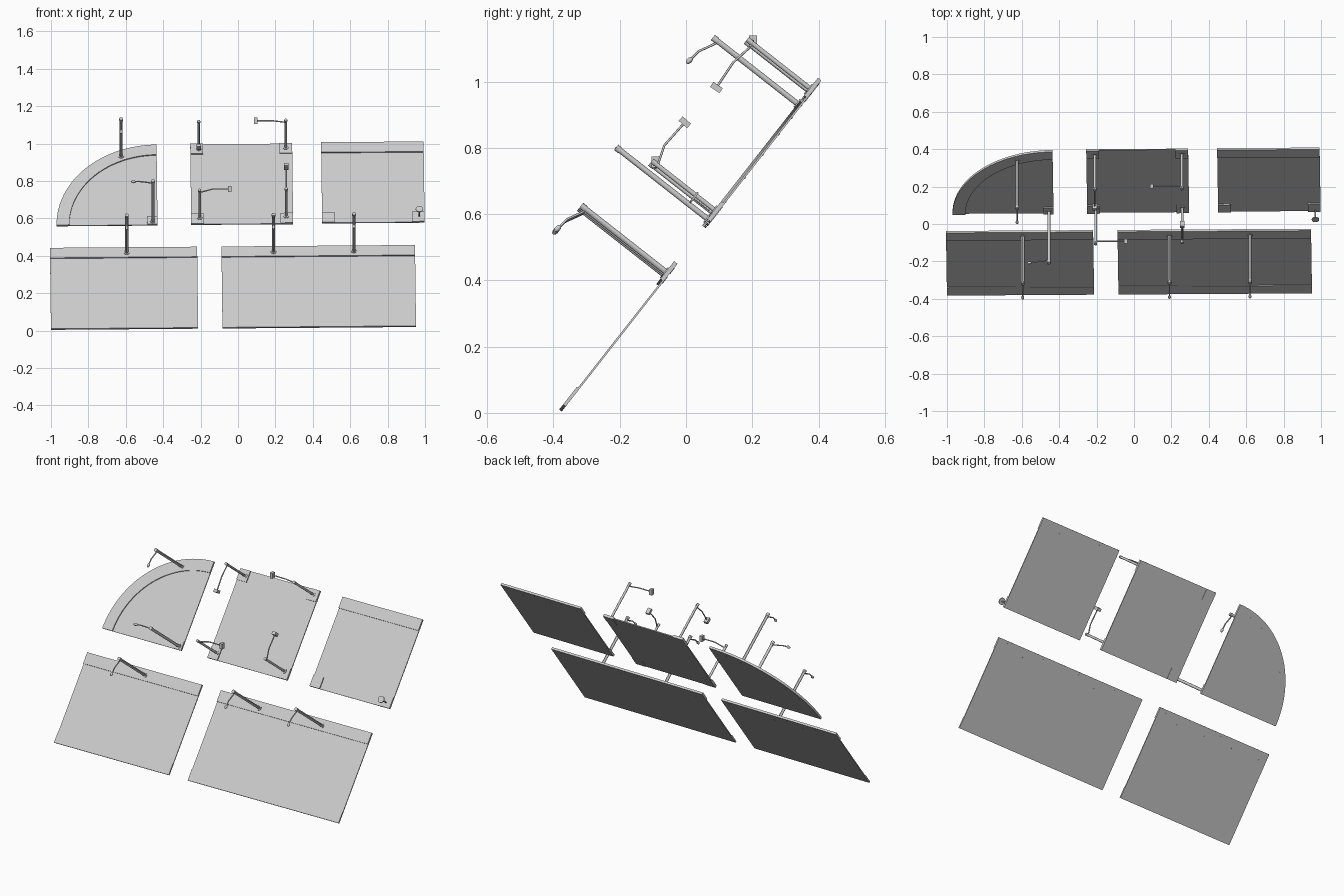
import bpy, math
from mathutils import Matrix, Vector

if "Cube" in bpy.data.objects:
    bpy.data.objects.remove(bpy.data.objects["Cube"])

# Tilted board frame: u along the panels, v up the slope, w out of the front
SLOPE = math.radians(51.9)
up = Vector((0, math.cos(SLOPE), math.sin(SLOPE)))
out = Vector((0, -math.sin(SLOPE), math.cos(SLOPE)))
right = Vector((1, 0, 0))
a = 0.01
U = right * math.cos(a) + up * math.sin(a)
V = up * math.cos(a) - right * math.sin(a)
ORIGIN = Vector((-1, -0.375, 0.004))
FRAME = Matrix.Translation(ORIGIN) @ Matrix((U, V, out)).transposed().to_4x4()


def prism(name, outline, w0, w1, world=FRAME):
    n = len(outline)
    verts = [(p[0], p[1], w) for w in (w0, w1) for p in outline]
    faces = [tuple(reversed(range(n))), tuple(range(n, 2 * n))]
    faces += [(i, (i + 1) % n, n + (i + 1) % n, n + i) for i in range(n)]
    me = bpy.data.meshes.new(name)
    me.from_pydata(verts, [], faces)
    ob = bpy.data.objects.new(name, me)
    bpy.context.collection.objects.link(ob)
    ob.matrix_world = world
    return ob


def rect(u0, v0, u1, v1):
    return [(u0, v0), (u1, v0), (u1, v1), (u0, v1)]


def arc(cu, cv, r, n=24):
    return [(cu + r * math.cos(math.pi / 2 * (1 + i / n)),
             cv + r * math.sin(math.pi / 2 * (1 + i / n))) for i in range(n + 1)]


def rod(name, p, q, r, sides=12):
    p, q = Vector(p), Vector(q)
    d = q - p
    bpy.ops.mesh.primitive_cylinder_add(vertices=sides, radius=r, depth=d.length,
                                        location=(p + q) / 2,
                                        rotation=d.to_track_quat('Z', 'Y').to_euler())
    ob = bpy.context.object
    ob.name = name
    bpy.ops.object.shade_smooth_by_angle()
    return ob


def wire(name, pts, r=0.0035):
    cu = bpy.data.curves.new(name, 'CURVE')
    cu.dimensions = '3D'
    cu.bevel_depth = r
    cu.bevel_resolution = 2
    cu.use_fill_caps = True
    sp = cu.splines.new('POLY')
    sp.points.add(len(pts) - 1)
    for s, p in zip(sp.points, pts):
        s.co = (*p, 1)
    ob = bpy.data.objects.new(name, cu)
    bpy.context.collection.objects.link(ob)


def block_head(p, d):
    bpy.ops.mesh.primitive_cube_add(size=1, location=p,
                                    rotation=Vector(d).to_track_quat('Z', 'Y').to_euler())
    bpy.context.object.name = "arm_block_head"
    bpy.context.object.scale = (0.024, 0.034, 0.018)


def drop_head(p, d):
    bpy.ops.mesh.primitive_uv_sphere_add(segments=12, ring_count=8, radius=0.008, location=p,
                                         rotation=Vector(d).to_track_quat('Z', 'Y').to_euler())
    bpy.context.object.name = "arm_drop_head"
    bpy.context.object.scale = (1, 1, 1.6)
    bpy.ops.object.shade_smooth_by_angle()


def post(x, z, length, offsets, head, r=0.0085):
    # post square to the board, with a bent arm given as offsets from its tip
    base = Vector((x, -0.375 + (z - 0.005) / math.tan(SLOPE), z))
    tip = base + out * length
    rod("post", base, tip, r)
    rod("post_foot", base, base + out * 0.016, 0.015)
    rod("post_cap", tip - out * 0.014, tip + out * 0.002, r * 1.2)
    start = tip - out * 0.02
    pts = [start] + [start + Vector(o) for o in offsets]
    wire("bent_arm", pts)
    head(pts[-1], pts[-1] - pts[-2])


def screws(spots):
    for u, v in spots:
        rod("screw", FRAME @ Vector((u, v, -0.0015)), FRAME @ Vector((u, v, 0.001)), 0.003, 8)


# Lower panels with top and bottom strips
for u0, u1 in ((0.0, 0.787), (0.917, 1.952)):
    prism("lower_panel", rect(u0, 0, u1, 0.547), 0, 0.006)
    prism("top_strip", rect(u0, 0.479, u1, 0.547), 0.006, 0.013)
    prism("bottom_strip", rect(u0, 0, u1, 0.068), 0.006, 0.010)
    screws([(u0 + (u1 - u0) * (i + 0.5) / 8, 0.495 + 0.035 * (i % 2)) for i in range(8)])

# Quarter-round panel with curved strip
cu, cv, R = 0.577, 0.703, 0.54
prism("quarter_panel", arc(cu, cv, R) + [(cu, cv)], 0, 0.006)
prism("curved_strip", arc(cu, cv, R) + arc(cu, cv, R - 0.068)[::-1], 0.006, 0.013)
prism("corner_pad", rect(cu - 0.055, cv, cu, cv + 0.055), 0.006, 0.013)
screws(arc(cu, cv, R - 0.034, 8)[1:-1])

# Centre panel with four corner pads
c0, c1, v0, v1, s = 0.757, 1.302, 0.705, 1.248, 0.068
prism("centre_panel", rect(c0, v0, c1, v1), 0, 0.006)
for u in (c0, c1 - s):
    for v in (v0, v1 - s):
        prism("corner_pad", rect(u, v, u + s, v + s), 0.006, 0.013)
        prism("back_pad", rect(u, v, u + s, v + s), -0.002, 0)

# Right panel with top strip, lower pads and a small knob
r0, r1 = 1.457, 2.005
prism("right_panel", rect(r0, 0.708, r1, 1.25), 0, 0.006)
prism("top_strip", rect(r0, 1.182, r1, 1.25), 0.006, 0.013)
for u in (r0, r1 - s):
    prism("corner_pad", rect(u, 0.708, u + s, 0.708 + s), 0.006, 0.013)
screws([(r0 + (r1 - r0) * (i + 0.5) / 6, 1.2 + 0.035 * (i % 2)) for i in range(6)])
knob = Vector((0.97, 0.072, 0.612))
rod("knob_stem", knob, knob + out * 0.06, 0.004)
rod("knob_disc", knob + out * 0.058, knob + out * 0.064, 0.02, 20)

# Posts with forward-drooping arms
droop = [(0, -0.025, -0.012), (0, -0.06, -0.028), (0, -0.088, -0.056)]
for x, z in ((-0.595, 0.41), (0.19, 0.414), (0.62, 0.418), (-0.625, 0.925)):
    post(x, z, 0.335, droop, drop_head)

# Long post on the quarter panel, arm to the side
post(-0.455, 0.578, 0.36, [(-0.04, -0.004, 0.006), (-0.075, -0.01, 0.01),
                           (-0.105, -0.014, 0.008)], drop_head)

# Centre panel posts, each arm turned a different way
post(-0.21, 0.965, 0.25, [(0, -0.055, -0.05), (0, -0.105, -0.125)], block_head, 0.007)
post(0.255, 0.972, 0.25, [(-0.07, 0, 0.008), (-0.16, 0, 0.008)], block_head, 0.007)
post(-0.205, 0.597, 0.25, [(0.07, 0, 0.018), (0.16, 0, 0.018)], block_head, 0.007)
post(0.258, 0.605, 0.25, [(0, 0.02, 0.06), (0, 0.082, 0.13)], block_head, 0.007)
